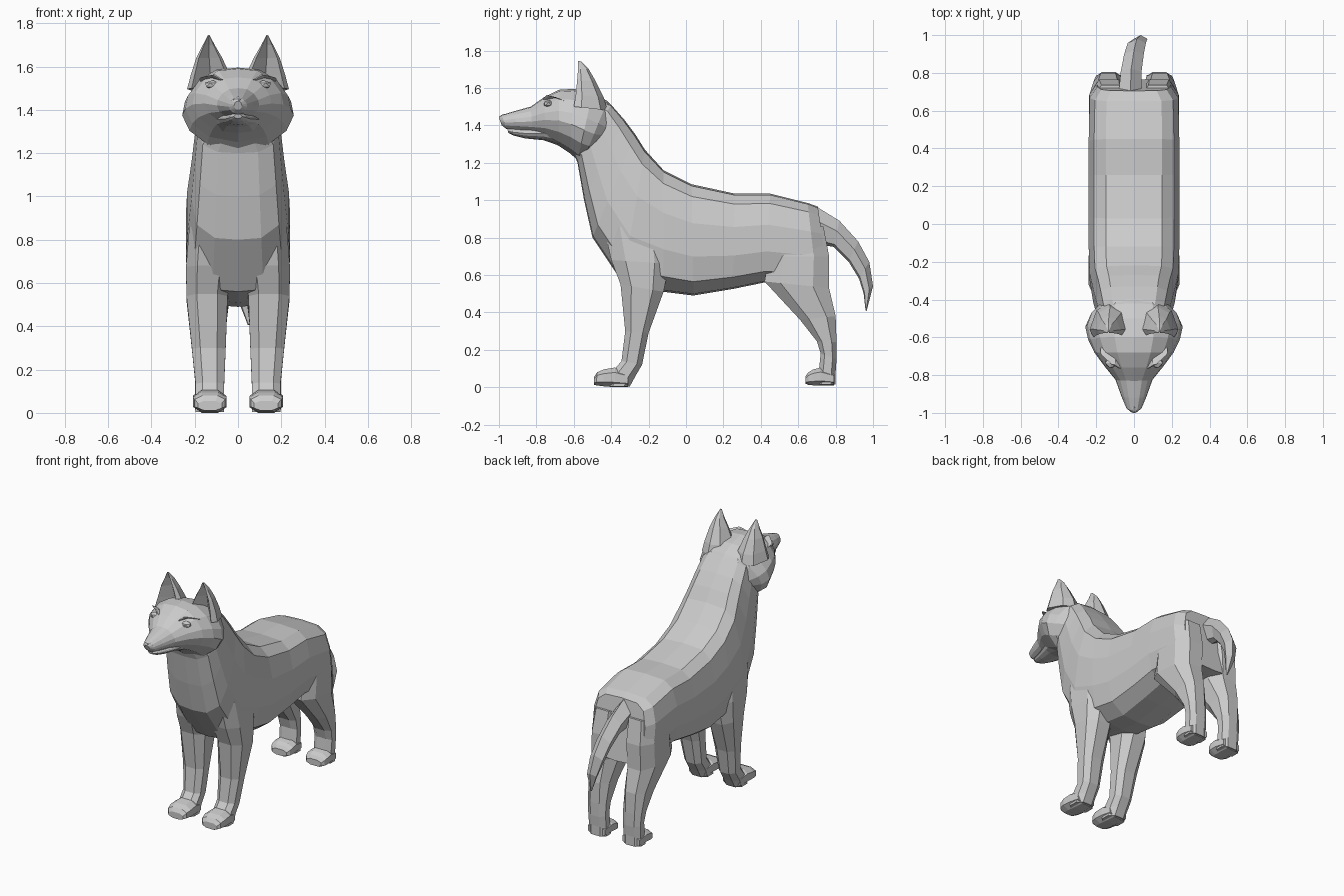
import bpy, bmesh
from mathutils import Vector

# Half cross-sections (across, along) from the upper/front point to the lower/back one
BODY = [(0, 1), (.62, .97), (.88, .78), (1, .3), (1, -.3), (.88, -.75), (.5, -.97), (0, -1)]
HEAD = [(0, 1), (.42, .94), (.74, .66), (.95, .25), (1, -.1), (.87, -.5), (.55, -.85), (0, -1)]
LEG = [(.5, 1), (1, .5), (1, -.5), (.5, -1)]
EAR = [(0, -.1), (.8, 1), (1, .55), (.65, -.6), (0, -1)]
TAIL = [(0, 1), (1, .2), (.6, -.8), (0, -1)]


def loft(name, half, sections, mirror=False):
    """Section: (y, z) of first edge, (y, z) of second edge, half width, centre x."""
    prof = half + [(-u, v) for u, v in reversed(half) if u]
    bm = bmesh.new()
    rings = []
    for y0, z0, y1, z1, hw, cx in sections:
        a, b = Vector((cx, y0, z0)), Vector((cx, y1, z1))
        mid, axis = (a + b) / 2, (a - b) / 2
        rings.append([bm.verts.new(mid + axis * v + Vector((hw * u, 0, 0))) for u, v in prof])
    n = len(prof)
    for r, s in zip(rings, rings[1:]):
        for i in range(n):
            bm.faces.new((r[i], r[(i + 1) % n], s[(i + 1) % n], s[i]))
    bm.faces.new(rings[0])
    bm.faces.new(rings[-1])
    bmesh.ops.recalc_face_normals(bm, faces=bm.faces)
    return finish(name, bm, mirror)


def finish(name, bm, mirror):
    me = bpy.data.meshes.new(name)
    bm.to_mesh(me)
    bm.free()
    ob = bpy.data.objects.new(name, me)
    bpy.context.collection.objects.link(ob)
    if mirror:
        m = ob.modifiers.new("mirror", 'MIRROR')
        m.use_mirror_merge = False
    return ob


def ball(name, loc, scale, mirror=False):
    bm = bmesh.new()
    bmesh.ops.create_icosphere(bm, subdivisions=1, radius=1)
    for v in bm.verts:
        v.co = Vector(loc) + v.co * Vector(scale)
    return finish(name, bm, mirror)


# Torso and neck
loft("body", BODY, [
    (.705, .965, .765, .55, .195, 0), (.65, .985, .70, .55, .235, 0),
    (.45, 1.035, .42, .56, .24, 0), (.26, 1.035, .25, .525, .24, 0),
    (.03, 1.085, .04, .49, .24, 0), (-.12, 1.16, -.12, .51, .24, 0),
    (-.22, 1.27, -.34, .56, .235, 0), (-.27, 1.35, -.50, .80, .215, 0),
    (-.33, 1.43, -.545, 1.0, .20, 0), (-.40, 1.51, -.58, 1.20, .185, 0),
    (-.50, 1.55, -.60, 1.25, .15, 0)])

# Head with wide cheeks and tapering muzzle
loft("head", HEAD, [
    (-.35, 1.45, -.50, 1.26, .17, 0), (-.42, 1.53, -.55, 1.21, .235, 0),
    (-.50, 1.57, -.58, 1.215, .258, 0), (-.60, 1.595, -.62, 1.25, .243, 0),
    (-.68, 1.59, -.68, 1.29, .21, 0), (-.76, 1.55, -.75, 1.33, .155, 0),
    (-.83, 1.50, -.82, 1.355, .098, 0), (-.92, 1.475, -.90, 1.37, .068, 0),
    (-.985, 1.455, -.96, 1.38, .042, 0), (-1.0, 1.44, -.985, 1.40, .018, 0)])
loft("lower_jaw", HEAD, [
    (-.66, 1.42, -.66, 1.285, .13, 0), (-.76, 1.40, -.76, 1.32, .095, 0),
    (-.86, 1.39, -.86, 1.33, .06, 0), (-.93, 1.385, -.92, 1.345, .04, 0),
    (-.955, 1.38, -.95, 1.36, .018, 0)])
ball("nose", (0, -.972, 1.44), (.03, .028, .022))
ball("eye", (.118, -.735, 1.515), (.038, .03, .022), True)
loft("brow", LEG, [
    (-.765, 1.54, -.72, 1.525, .008, .075), (-.745, 1.562, -.69, 1.545, .012, .11),
    (-.695, 1.55, -.65, 1.53, .012, .165)], True)

# Ears, hollow at the front
loft("ear", EAR, [
    (-.60, 1.50, -.42, 1.48, .105, .13), (-.59, 1.56, -.44, 1.55, .092, .127),
    (-.582, 1.64, -.485, 1.64, .06, .133), (-.577, 1.70, -.52, 1.70, .027, .135),
    (-.578, 1.745, -.562, 1.742, .004, .135)], True)

# Front legs and paws
loft("front_leg", LEG, [
    (-.44, .86, -.10, .86, .10, .125), (-.40, .68, -.09, .66, .105, .135),
    (-.35, .55, -.12, .51, .095, .143), (-.325, .30, -.20, .29, .078, .135),
    (-.345, .14, -.235, .12, .066, .13), (-.42, .05, -.27, .06, .066, .13),
    (-.42, .005, -.30, .005, .066, .13)], True)
loft("front_paw", LEG, [
    (-.31, .08, -.31, 0, .065, .13), (-.38, .105, -.38, 0, .075, .13),
    (-.44, .095, -.44, .005, .078, .13), (-.475, .08, -.48, .01, .07, .13),
    (-.492, .055, -.492, .012, .055, .13)], True)

# Hind legs and paws
loft("hind_leg", LEG, [
    (.48, .86, .735, .86, .095, .125), (.44, .70, .765, .70, .105, .132),
    (.42, .565, .765, .53, .10, .138), (.61, .36, .80, .38, .078, .137),
    (.70, .245, .805, .24, .07, .135), (.72, .18, .805, .15, .066, .133),
    (.71, .08, .80, .08, .066, .132), (.70, .015, .80, .015, .066, .132)], True)
loft("hind_paw", LEG, [
    (.79, .08, .79, .01, .065, .132), (.72, .105, .72, .01, .075, .132),
    (.68, .095, .68, .01, .076, .132), (.655, .08, .655, .012, .07, .132),
    (.64, .06, .64, .018, .055, .132)], True)

# Drooping tail
loft("tail", TAIL, [
    (.69, .97, .73, .76, .06, -.02), (.82, .89, .79, .75, .055, -.015),
    (.92, .78, .87, .67, .052, 0), (.98, .67, .925, .58, .048, .015),
    (1.0, .54, .95, .50, .036, .035), (.965, .405, .96, .41, .005, .05)])
